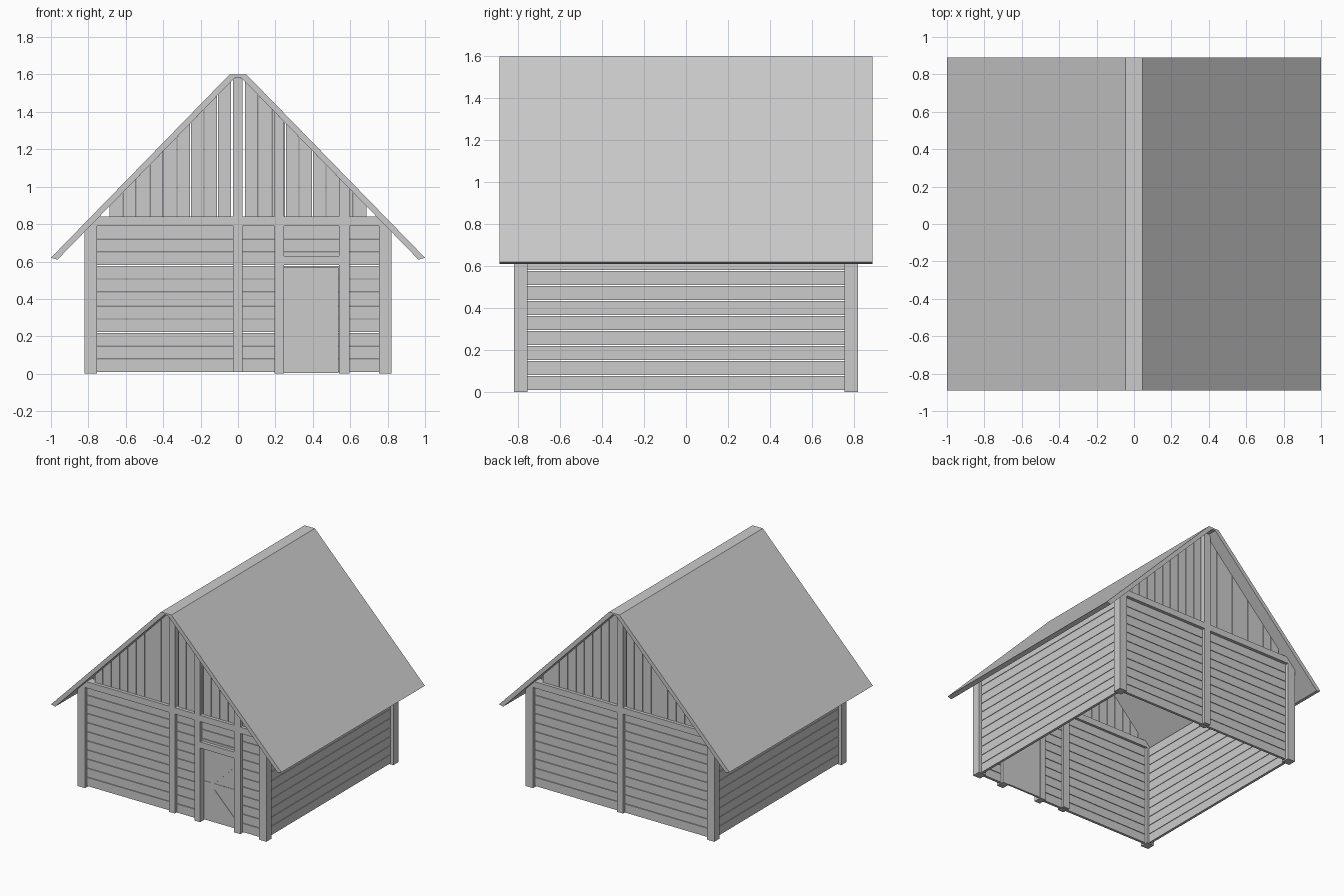
import bpy, bmesh

if "Cube" in bpy.data.objects:
    bpy.data.objects.remove(bpy.data.objects["Cube"])

SLOPE = 1.026
PITCH = 0.0715
GAP = 0.004


def under(x):
    """Height of the roof underside at x."""
    return min(0.61 + (0.965 - abs(x)) * SLOPE, 1.585)


def prism(name, pts, y0, y1):
    """Extrude an x-z outline from y0 to y1."""
    bm = bmesh.new()
    a = [bm.verts.new((x, y0, z)) for x, z in pts]
    b = [bm.verts.new((x, y1, z)) for x, z in pts]
    bm.faces.new(a)
    bm.faces.new(b[::-1])
    n = len(pts)
    for i in range(n):
        j = (i + 1) % n
        bm.faces.new((a[j], a[i], b[i], b[j]))
    bmesh.ops.recalc_face_normals(bm, faces=bm.faces)
    me = bpy.data.meshes.new(name)
    bm.to_mesh(me)
    bm.free()
    ob = bpy.data.objects.new(name, me)
    bpy.context.collection.objects.link(ob)
    return ob


def box(name, x0, x1, y0, y1, z0, z1):
    return prism(name, [(x0, z0), (x1, z0), (x1, z1), (x0, z1)], y0, y1)


def to_roof(name, x0, x1, y0, y1, z0):
    """Upright piece whose top follows the roof slope."""
    return prism(name, [(x0, z0), (x1, z0), (x1, under(x1)), (x0, under(x0))], y0, y1)


# Roof shell
prism("roof", [(-1, 0.62), (-0.045, 1.6), (0.045, 1.6), (1, 0.62), (0.965, 0.61),
               (0.0148, 1.585), (-0.0148, 1.585), (-0.965, 0.61)], -0.89, 0.89)

# Corner posts and side wall planks
for sx in (-1, 1):
    for sy in (-1, 1):
        xs = sorted((sx * 0.755, sx * 0.82))
        ys = sorted((sy * 0.755, sy * 0.82))
        to_roof("corner_post", *xs, *ys, 0)
    xs = sorted((sx * 0.775, sx * 0.795))
    for i in range(11):
        box("side_plank", *xs, -0.76, 0.76, i * PITCH + 0.008, (i + 1) * PITCH + 0.008 - GAP)

# Both gable walls: centre post, cross beam, siding and gable boards
for sy in (-1, 1):
    post_y = sorted((sy * 0.755, sy * 0.82))
    plank_y = sorted((sy * 0.775, sy * 0.795))
    prism("centre_post", [(-0.027, 0.01), (0.025, 0.01), (0.025, 1.575), (0.0, 1.59), (-0.027, 1.575)], *post_y)
    box("cross_beam", -0.76, 0.76, *post_y, 0.79, 0.84)

    for i in range(11):
        z0 = i * PITCH + 0.008
        z1 = z0 + PITCH - GAP
        if sy > 0:
            box("back_plank", -0.76, 0.76, *plank_y, z0, z1)
            continue
        box("front_plank", -0.76, 0.2, *plank_y, z0, z1)
        box("front_plank", 0.59, 0.76, *plank_y, z0, z1)
        if z1 > 0.63:
            box("above_door_plank", 0.24, 0.545, *plank_y, max(z0, 0.61), z1)

    for i in range(-11, 11):
        x0 = i * 0.0725 + 0.038
        x1 = x0 + 0.0725 - GAP
        if max(abs(x0), abs(x1)) > 0.74:
            continue
        if x0 < 0 < x1:
            continue  # hidden behind the centre post
        to_roof("gable_board", x0, x1, *plank_y, 0.83)

# Door posts and lintel
to_roof("door_post", 0.195, 0.245, -0.82, -0.755, 0)
to_roof("door_post", 0.54, 0.595, -0.82, -0.755, 0)
box("door_lintel", 0.24, 0.545, -0.82, -0.755, 0.582, 0.63)

# Door with shallow braces and an inner handle
box("door", 0.247, 0.538, -0.772, -0.757, 0.005, 0.567)
box("door_rail", 0.247, 0.538, -0.775, -0.771, 0.26, 0.31)
prism("door_brace", [(0.30, 0.31), (0.34, 0.31), (0.538, 0.51), (0.538, 0.55)], -0.775, -0.771)
prism("door_brace", [(0.30, 0.26), (0.34, 0.26), (0.538, 0.06), (0.538, 0.02)], -0.775, -0.771)
box("door_handle", 0.505, 0.525, -0.758, -0.735, 0.25, 0.27)
